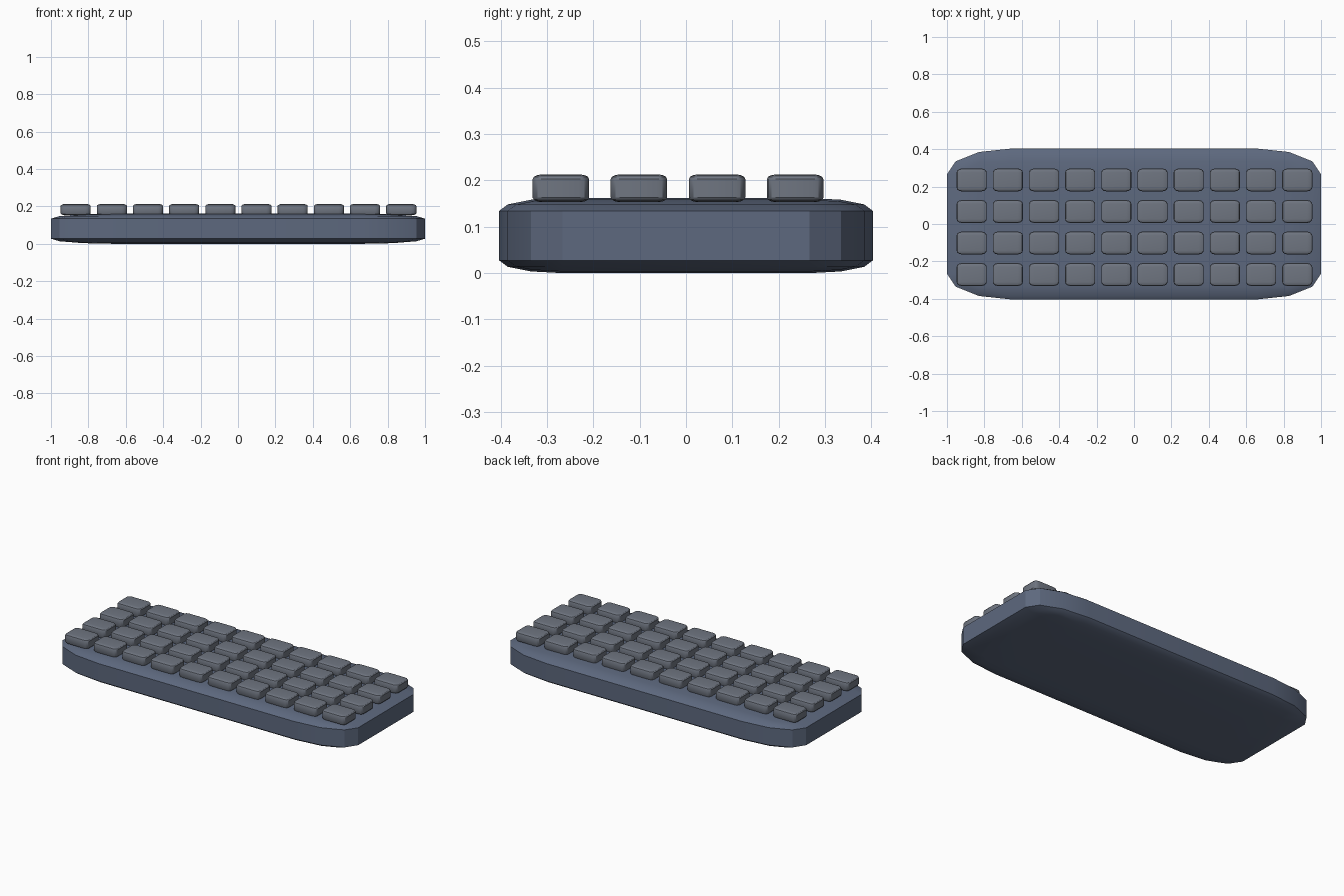
import bpy

if "Cube" in bpy.data.objects:
    bpy.data.objects.remove(bpy.data.objects["Cube"])


def material(name, color):
    mat = bpy.data.materials.new(name)
    mat.diffuse_color = (*color, 1)
    mat.use_nodes = True
    mat.node_tree.nodes["Principled BSDF"].inputs["Base Color"].default_value = mat.diffuse_color
    return mat


def soft_block(name, loc, size, mat):
    # Unit cube rounded before scaling, so the bevel stretches with the size
    bpy.ops.mesh.primitive_cube_add(size=1, location=loc)
    ob = bpy.context.object
    ob.name = name
    bev = ob.modifiers.new("round", 'BEVEL')
    bev.width = 0.17
    bev.segments = 3
    bpy.ops.object.modifier_apply(modifier=bev.name)
    ob.scale = size
    bpy.ops.object.transform_apply(location=False, rotation=False, scale=True)
    bpy.ops.object.shade_smooth_by_angle(angle=0.52)
    ob.data.materials.append(mat)
    return ob


body_mat = material("body_blue_grey", (0.11, 0.14, 0.21))
key_mat = material("key_grey", (0.16, 0.18, 0.22))

# Case
soft_block("keyboard_body", (0, 0, 0.081), (2.0, 0.806, 0.162), body_mat)

# Keys: 4 rows of 10
for row in range(4):
    for col in range(10):
        soft_block(f"key_{row + 1}_{col + 1}",
                   (-0.868 + col * 0.1934, -0.27 + row * 0.1685, 0.183),
                   (0.161, 0.122, 0.06), key_mat)
